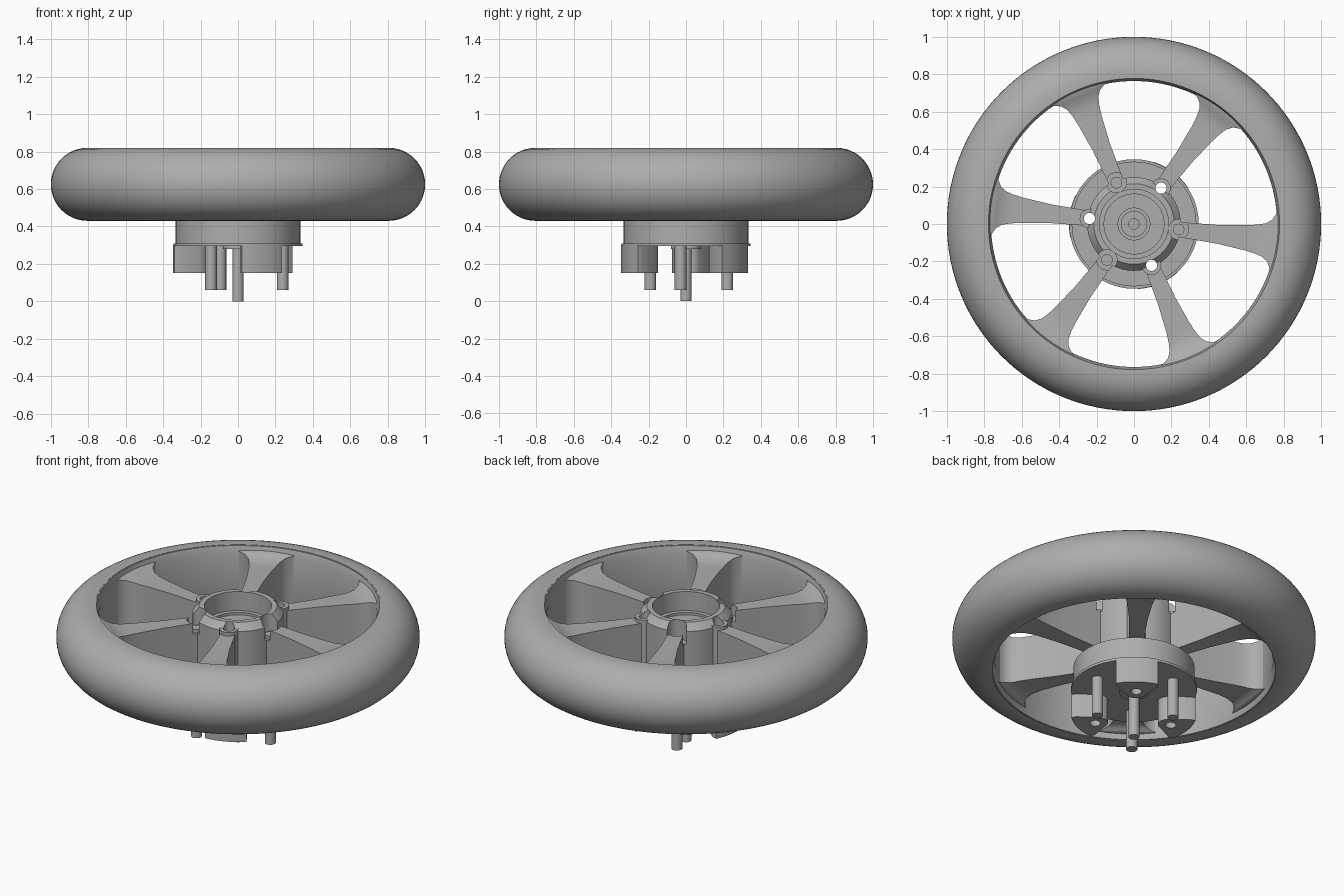
import bpy, bmesh, math
from mathutils import Matrix

cube = bpy.data.objects.get("Cube")
if cube:
    bpy.data.objects.remove(cube, do_unlink=True)

grey = bpy.data.materials.new("grey")
grey.use_nodes = True
GREY = (0.42, 0.42, 0.42, 1)
grey.diffuse_color = GREY
grey.node_tree.nodes["Principled BSDF"].inputs["Base Color"].default_value = GREY

PIN_ANGLES = [-7, 113, 233]
HOLE_ANGLES = [53, 173, 293]
BOLT_R = 0.24


def finish(name, bm, angle=0.0):
    """Turn a bmesh into a shaded, coloured object, turned about z."""
    bmesh.ops.remove_doubles(bm, verts=bm.verts, dist=1e-5)
    bmesh.ops.recalc_face_normals(bm, faces=bm.faces)
    bm.transform(Matrix.Rotation(math.radians(angle), 4, 'Z'))
    mesh = bpy.data.meshes.new(name)
    bm.to_mesh(mesh)
    bm.free()
    mesh.materials.append(grey)
    obj = bpy.data.objects.new(name, mesh)
    bpy.context.collection.objects.link(obj)
    return obj


def activate(obj):
    bpy.ops.object.select_all(action='DESELECT')
    obj.select_set(True)
    bpy.context.view_layer.objects.active = obj


def smooth(obj):
    activate(obj)
    bpy.ops.object.shade_smooth_by_angle(angle=math.radians(35))


def lathe(name, profile, steps=96):
    """Spin a closed (radius, height) profile around z."""
    bm = bmesh.new()
    vs = [bm.verts.new((r, 0, z)) for r, z in profile]
    es = [bm.edges.new((vs[i], vs[(i + 1) % len(vs)])) for i in range(len(vs))
          if profile[i][0] > 0 or profile[(i + 1) % len(vs)][0] > 0]
    bmesh.ops.spin(bm, geom=vs + es, cent=(0, 0, 0), axis=(0, 0, 1),
                   angle=math.tau, steps=steps, use_duplicate=False)
    return finish(name, bm)


def add_cylinder(bm, x, r, z0, z1, angle=0):
    m = (Matrix.Rotation(math.radians(angle), 4, 'Z')
         @ Matrix.Translation((x, 0, (z0 + z1) / 2)))
    bmesh.ops.create_cone(bm, cap_ends=True, segments=32, radius1=r, radius2=r,
                          depth=z1 - z0, matrix=m)


def cylinder(name, x, r, z0, z1, angle=0):
    bm = bmesh.new()
    add_cylinder(bm, x, r, z0, z1, angle)
    return finish(name, bm)


# Tyre: flat sides with a round tread
tyre_profile = [(0.785, 0.43), (0.805, 0.43)]
tyre_profile += [(0.805 + 0.195 * math.cos(a), 0.625 + 0.195 * math.sin(a))
                 for a in [math.radians(-90 + 180 * i / 24) for i in range(1, 24)]]
tyre_profile += [(0.805, 0.82), (0.785, 0.82)]
smooth(lathe("tyre", tyre_profile, 128))

# Rim: inner wall behind the windows with a chamfer at each side
smooth(lathe("rim", [(0.79, 0.432), (0.778, 0.432), (0.764, 0.48), (0.764, 0.775),
                     (0.778, 0.818), (0.79, 0.818)], 128))

cut_parts = []

# Hub with a stepped bearing cup
hub = lathe("hub", [(0, 0.40), (0.25, 0.40), (0.25, 0.775), (0.215, 0.815), (0.185, 0.815),
                    (0.185, 0.70), (0.16, 0.70), (0.16, 0.685), (0.085, 0.685),
                    (0.085, 0.66), (0.07, 0.66), (0.07, 0.69), (0, 0.69)])
cut_parts.append(hub)

# Spokes: narrow at the hub, filleted into the rim (distance, half width, top, bottom)
SPOKE = [(0.20, 0.038, 0.765, 0.46), (0.45, 0.05, 0.765, 0.48), (0.60, 0.067, 0.765, 0.49),
         (0.66, 0.078, 0.765, 0.49), (0.70, 0.09, 0.77, 0.485), (0.73, 0.112, 0.78, 0.48),
         (0.745, 0.14, 0.787, 0.47), (0.752, 0.165, 0.79, 0.465), (0.785, 0.17, 0.80, 0.46)]
for angle in PIN_ANGLES + HOLE_ANGLES:
    bm = bmesh.new()
    rings = [[bm.verts.new(p) for p in ((x, -w, b), (x, w, b), (x, w, t), (x, -w, t))]
             for x, w, t, b in SPOKE]
    for a, b in zip(rings, rings[1:]):
        for i in range(4):
            j = (i + 1) % 4
            bm.faces.new((a[i], a[j], b[j], b[i]))
    bm.faces.new(rings[0])
    bm.faces.new(rings[-1])
    cut_parts.append(finish("spoke", bm, angle))

# Bosses around the through holes
for angle in HOLE_ANGLES:
    cut_parts.append(cylinder("hole_boss", BOLT_R, 0.052, 0.42, 0.785, angle))

# Drive plate with a thin flange
cut_parts.append(lathe("drive_plate", [(0, 0.295), (0.346, 0.295), (0.346, 0.31),
                                       (0.333, 0.31), (0.333, 0.44), (0, 0.44)]))

# Spacer blocks below the plate: wide arc outside, rounded tip inside
for angle in HOLE_ANGLES:
    outline = [(0.348 * math.cos(a), 0.348 * math.sin(a))
               for a in [math.radians(-19.5 + 39 * i / 10) for i in range(11)]]
    outline += [(0.30, 0.113)]
    outline += [(0.222 + 0.055 * math.cos(a), 0.055 * math.sin(a))
                for a in [math.radians(120 + 120 * i / 10) for i in range(11)]]
    outline += [(0.30, -0.113)]
    bm = bmesh.new()
    face = bm.faces.new([bm.verts.new((x, y, 0.15)) for x, y in outline])
    grown = bmesh.ops.extrude_face_region(bm, geom=[face])["geom"]
    bmesh.ops.translate(bm, vec=(0, 0, 0.15),
                        verts=[g for g in grown if isinstance(g, bmesh.types.BMVert)])
    cut_parts.append(finish("spacer_block", bm, angle))

# Cutter: through holes and the pockets over the pins
bm = bmesh.new()
for angle in HOLE_ANGLES:
    add_cylinder(bm, BOLT_R, 0.03, 0.0, 1.0, angle)
for angle in PIN_ANGLES:
    add_cylinder(bm, BOLT_R, 0.054, 0.70, 1.0, angle)
cutter = finish("hole_cutter", bm)
cutter.hide_render = True
for part in cut_parts:
    mod = part.modifiers.new("holes", 'BOOLEAN')
    mod.operation = 'DIFFERENCE'
    mod.solver = 'EXACT'
    mod.object = cutter
    activate(part)
    bpy.ops.object.modifier_apply(modifier=mod.name)
    smooth(part)
bpy.data.objects.remove(cutter, do_unlink=True)

# Pins, centre axle and its collar
for angle in PIN_ANGLES:
    smooth(cylinder("drive_pin", BOLT_R, 0.031, 0.06, 0.72, angle))
smooth(cylinder("axle", 0, 0.03, 0.0, 0.70))
smooth(cylinder("axle_collar", 0, 0.08, 0.28, 0.32))
